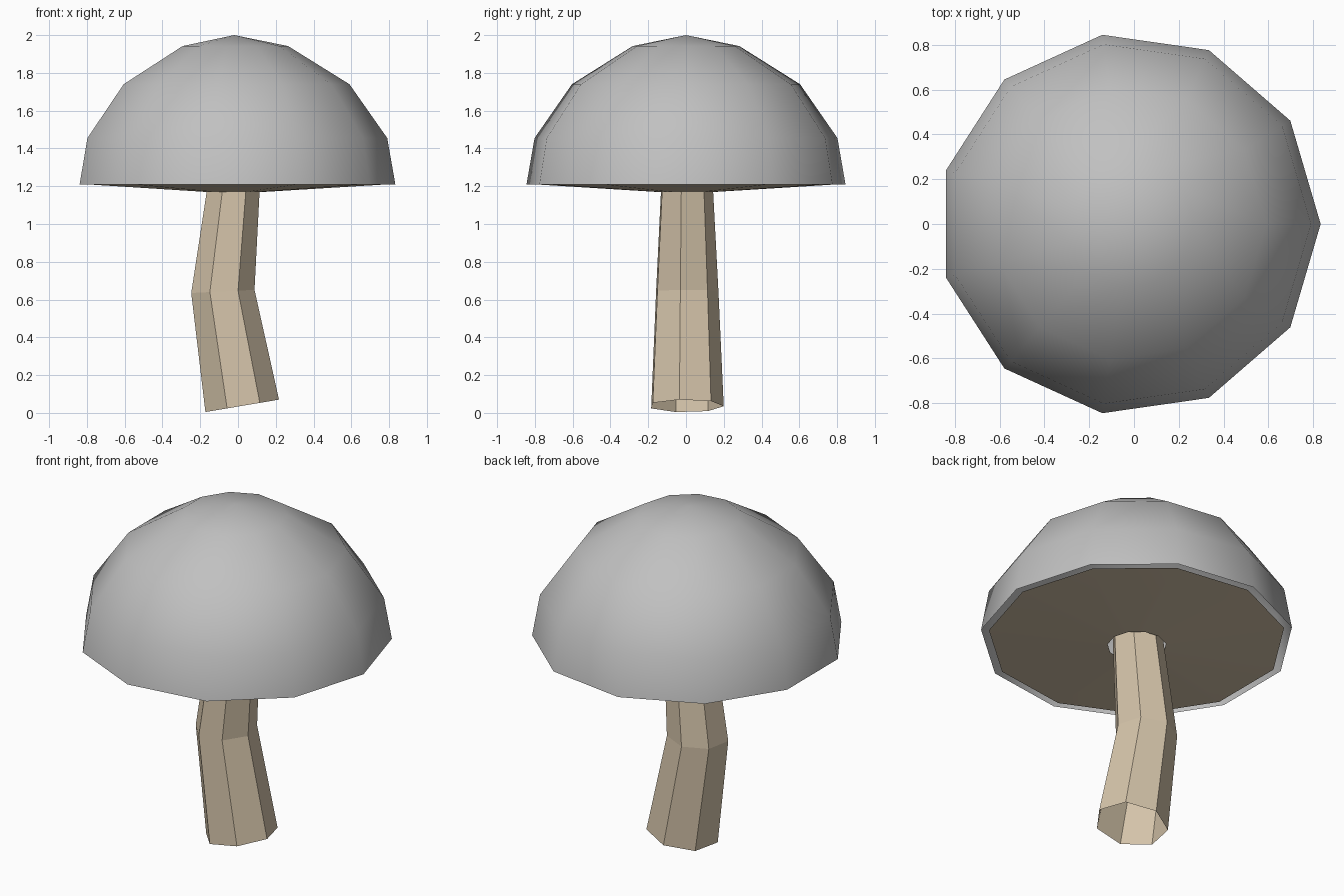
import bpy, bmesh, math

if "Cube" in bpy.data.objects:
    bpy.data.objects.remove(bpy.data.objects["Cube"])


def material(name, rgb):
    m = bpy.data.materials.new(name)
    m.diffuse_color = (*rgb, 1)
    m.use_nodes = True
    m.node_tree.nodes["Principled BSDF"].inputs["Base Color"].default_value = m.diffuse_color
    return m


def loft(name, rings, sides, turn, mat, apex=None, smooth=False):
    """Skin a stack of polygons; each ring is (centre x, z, radius, x tilt)."""
    bm = bmesh.new()
    loops = []
    for cx, z, r, tilt in rings:
        loop = []
        for i in range(sides):
            a = turn + math.tau * i / sides
            dx = r * math.cos(a)
            loop.append(bm.verts.new((cx + dx, r * math.sin(a), z + dx * tilt)))
        loops.append(loop)
    for lo, hi in zip(loops, loops[1:]):
        for i in range(sides):
            j = (i + 1) % sides
            bm.faces.new((lo[i], lo[j], hi[j], hi[i]))
    if apex:
        tip = bm.verts.new(apex)
        for i in range(sides):
            bm.faces.new((loops[-1][i], loops[-1][(i + 1) % sides], tip))
    for f in bm.faces:
        f.smooth = smooth
    mesh = bpy.data.meshes.new(name)
    bm.to_mesh(mesh)
    bm.free()
    mesh.materials.append(mat)
    obj = bpy.data.objects.new(name, mesh)
    bpy.context.collection.objects.link(obj)
    return obj


grey = material("cap grey", (0.53, 0.53, 0.53))
tan = material("stem tan", (0.66, 0.55, 0.40))
CX = -0.02

# Domed cap, an open eleven-sided shell
loft("cap", [(CX, 1.21, 0.853, 0), (CX, 1.455, 0.81, 0),
             (CX, 1.74, 0.61, 0), (CX, 1.942, 0.285, 0)],
     11, 0, grey, apex=(CX, 0, 2.0), smooth=True)

# Shallow dish under the cap, with a hole around the stem
loft("gills", [(CX, 1.17, 0.16, 0), (CX, 1.21, 0.81, 0)], 11, 0, tan, smooth=True)

# Bent, tapering seven-sided stem, open at the foot
loft("stem", [(0.02, 0.037, 0.2, 0.169), (-0.082, 0.643, 0.172, 0.05),
              (-0.012, 1.32, 0.136, 0)],
     7, math.radians(-10), tan)
